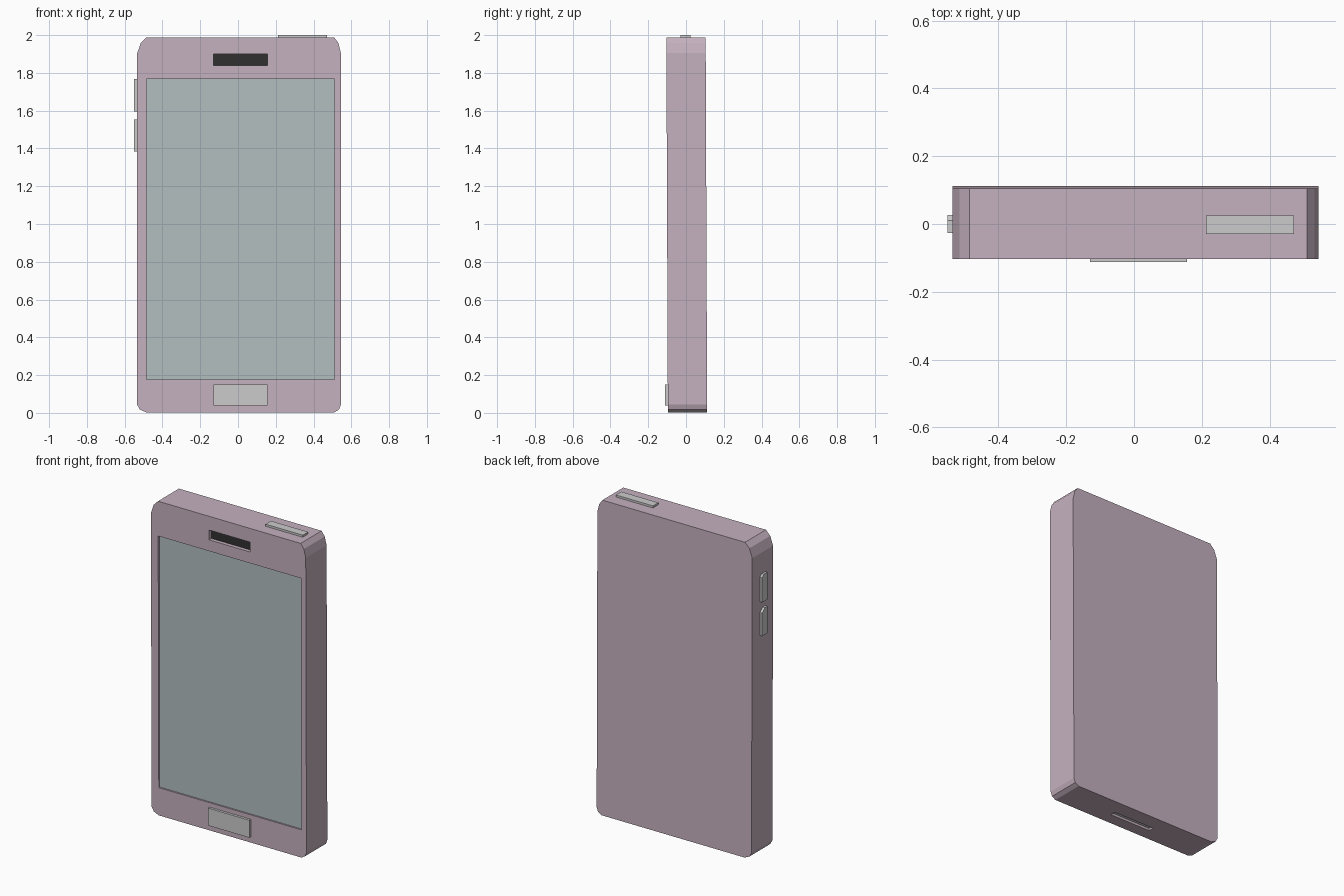
import bpy, bmesh

if "Cube" in bpy.data.objects:
    bpy.data.objects.remove(bpy.data.objects["Cube"])


def paint(name, rgb):
    mat = bpy.data.materials.new(name)
    mat.diffuse_color = (*rgb, 1)
    mat.use_nodes = True
    mat.node_tree.nodes["Principled BSDF"].inputs["Base Color"].default_value = mat.diffuse_color
    return mat


SHELL = paint("shell", (0.56, 0.44, 0.52))
GLASS = paint("glass", (0.45, 0.52, 0.53))
DARK = paint("dark", (0.03, 0.03, 0.03))


def prism(name, points, offset, mat=None):
    """Closed solid: a planar outline swept along offset."""
    bm = bmesh.new()
    face = bm.faces.new([bm.verts.new(p) for p in points])
    ext = bmesh.ops.extrude_face_region(bm, geom=[face], use_keep_orig=True)
    verts = [v for v in ext["geom"] if isinstance(v, bmesh.types.BMVert)]
    bmesh.ops.translate(bm, verts=verts, vec=offset)
    bmesh.ops.recalc_face_normals(bm, faces=bm.faces)
    mesh = bpy.data.meshes.new(name)
    bm.to_mesh(mesh)
    bm.free()
    obj = bpy.data.objects.new(name, mesh)
    bpy.context.collection.objects.link(obj)
    if mat:
        mesh.materials.append(mat)
    return obj


def box(name, x, y, z, mat=None):
    pts = [(x[0], y[0], z[0]), (x[1], y[0], z[0]), (x[1], y[0], z[1]), (x[0], y[0], z[1])]
    return prism(name, pts, (0, y[1] - y[0], 0), mat)


# Body: outline with faceted corners, leaning very slightly forward
outline = [(-0.485, 1.987), (-0.515, 1.957), (-0.535, 1.90), (-0.535, 0.045), (-0.52, 0.018), (-0.487, 0.003),
           (0.51, 0.003), (0.535, 0.018), (0.545, 0.045), (0.545, 1.905), (0.532, 1.957), (0.51, 1.987)]
body = prism("body", [(x, -0.1, z) for x, z in outline], (0, 0.208, 0), SHELL)
for v in body.data.vertices:
    v.co.y -= 0.004 * (v.co.z - 1)

# Recesses for the screen, earpiece and bottom port
MID = (-0.13, 0.157)
cutters = [
    box("screen_cutter", (-0.485, 0.51), (-0.2, -0.07), (0.178, 1.767)),
    box("earpiece_cutter", MID, (-0.2, -0.06), (1.838, 1.9)),
    box("port_cutter", MID, (-0.02, 0.015), (-0.1, 0.04)),
]
for cutter in cutters:
    cutter.hide_render = True
    mod = body.modifiers.new(cutter.name, "BOOLEAN")
    mod.operation = "DIFFERENCE"
    mod.solver = "EXACT"
    mod.object = cutter
bpy.context.view_layer.objects.active = body
for mod in list(body.modifiers):
    bpy.ops.object.modifier_apply(modifier=mod.name)
for cutter in cutters:
    bpy.data.objects.remove(cutter)

# Panels set into the recesses
box("screen", (-0.485, 0.51), (-0.087, -0.07), (0.178, 1.767), GLASS)
box("earpiece", MID, (-0.08, -0.06), (1.838, 1.9), DARK)
box("port", MID, (-0.02, 0.015), (0.018, 0.04))

# Raised buttons
box("home_button", MID, (-0.112, -0.09), (0.04, 0.15))
box("power_button", (0.213, 0.472), (-0.029, 0.025), (1.97, 2.0))
for name, z0, z1, cut in (("volume_up", 1.595, 1.767, 0.015), ("volume_down", 1.383, 1.553, 0.025)):
    side = [(-0.026, z0), (0.026, z0), (0.026, z1 - cut), (0.026 - cut, z1), (-0.026, z1)]
    prism(name, [(-0.55, y, z) for y, z in side], (0.03, 0, 0))
